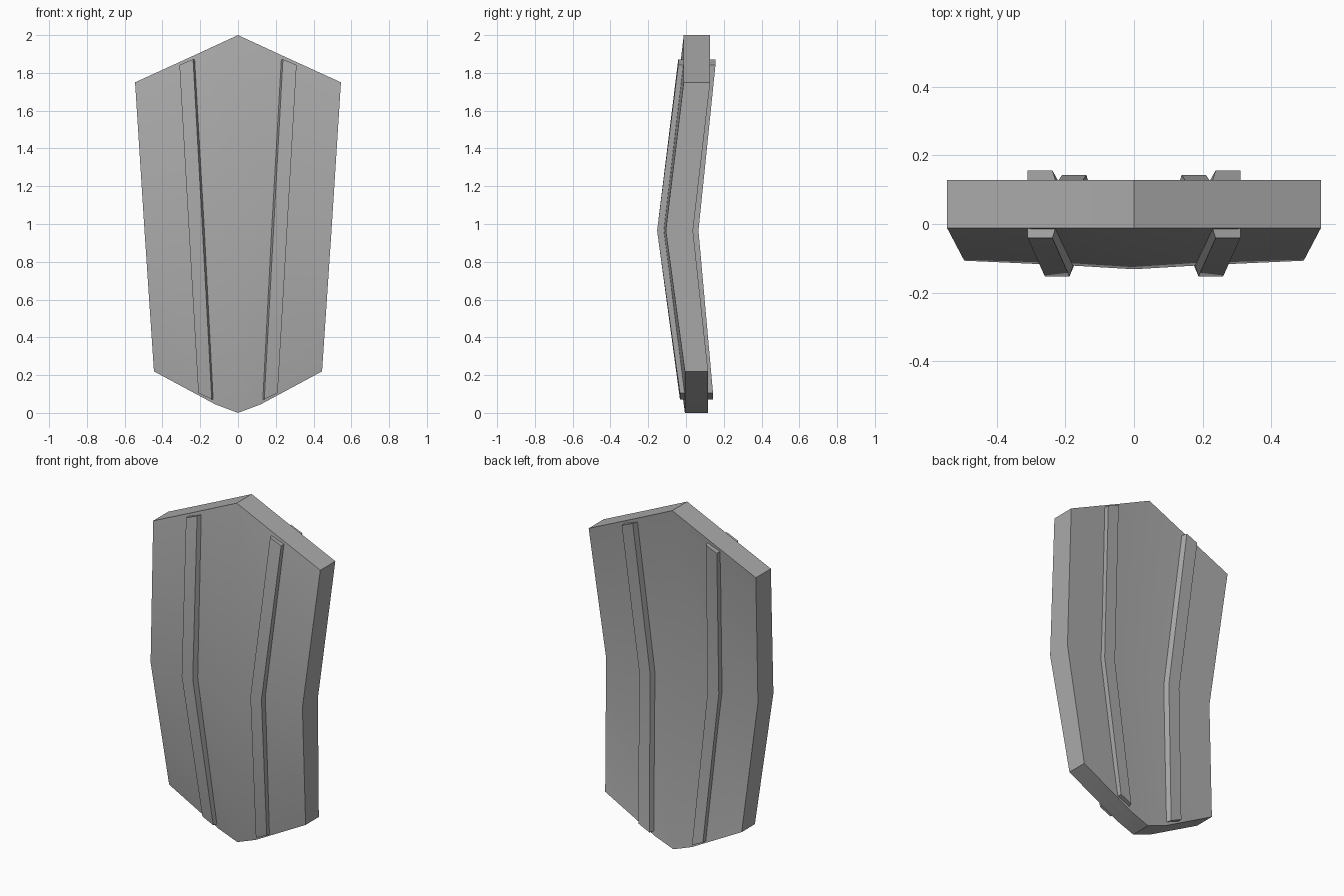
import bpy, bmesh
from math import radians

if "Cube" in bpy.data.objects:
    bpy.data.objects.remove(bpy.data.objects["Cube"])

# Dark grey finish
grey = bpy.data.materials.new("dark_grey")
grey.diffuse_color = (.41, .41, .41, 1)
grey.use_nodes = True
grey.node_tree.nodes["Principled BSDF"].inputs["Base Color"].default_value = grey.diffuse_color


def loft(name, sections, loops):
    """Skin closed cross-sections from top to bottom and cap both ends."""
    bm = bmesh.new()
    rows = [[bm.verts.new(p) for p in s] for s in sections]
    n = len(rows[0])
    for a, b in zip(rows, rows[1:]):
        for i in range(n):
            j = (i + 1) % n
            bm.faces.new((a[i], a[j], b[j], b[i]))
    for row in (rows[0], rows[-1]):
        for idx in loops:
            bm.faces.new([row[i] for i in idx])
    bmesh.ops.recalc_face_normals(bm, faces=bm.faces[:])
    me = bpy.data.meshes.new(name)
    bm.to_mesh(me)
    bm.free()
    me.materials.append(grey)
    ob = bpy.data.objects.new(name, me)
    bpy.context.collection.objects.link(ob)
    # Soft shading over the gentle bend, crisp outer edges
    bpy.ops.object.select_all(action='DESELECT')
    ob.select_set(True)
    bpy.context.view_layer.objects.active = ob
    bpy.ops.object.shade_smooth_by_angle(angle=radians(30))
    return ob


# Bent slab: each row holds (x, z, front y, back y) from centre to side
rows = [
    [(0, 2.0, -.012, .128), (.225, 1.896, -.012, .128), (.545, 1.75, -.012, .128)],
    [(0, .965, -.132, .034), (.185, .965, -.121, .035), (.495, .965, -.107, .037)],
    [(0, 0, -.006, .117), (.12, .045, -.006, .117), (.445, .22, -.006, .117)],
]
sections = []
for r in rows:
    full = [(-x, z, f, b) for x, z, f, b in r[:0:-1]] + r
    sections.append([(x, f, z) for x, z, f, b in full]
                    + [(x, b, z) for x, z, f, b in full[::-1]])
loft("shield_slab", sections, [(i, i + 1, 8 - i, 9 - i) for i in range(4)])

# Raised ribs: (outer x, outer z, inner x, inner z) and their face depths
path = [(.31, 1.842, .238, 1.872), (.26, .965, .188, .965), (.21, .105, .139, .072)]
depths = {"front": (-.041, -.153, -.032), "back": (.156, .066, .143)}
for face, ys in depths.items():
    sink = .05 if face == "front" else -.05
    for side, s in (("right", 1), ("left", -1)):
        secs = [[(s * xo, y, zo), (s * xi, y, zi),
                 (s * (xi - .016), y + sink, zi), (s * xo, y + sink, zo)]
                for (xo, zo, xi, zi), y in zip(path, ys)]
        loft(f"{face}_rib_{side}", secs, [(0, 1, 2, 3)])
